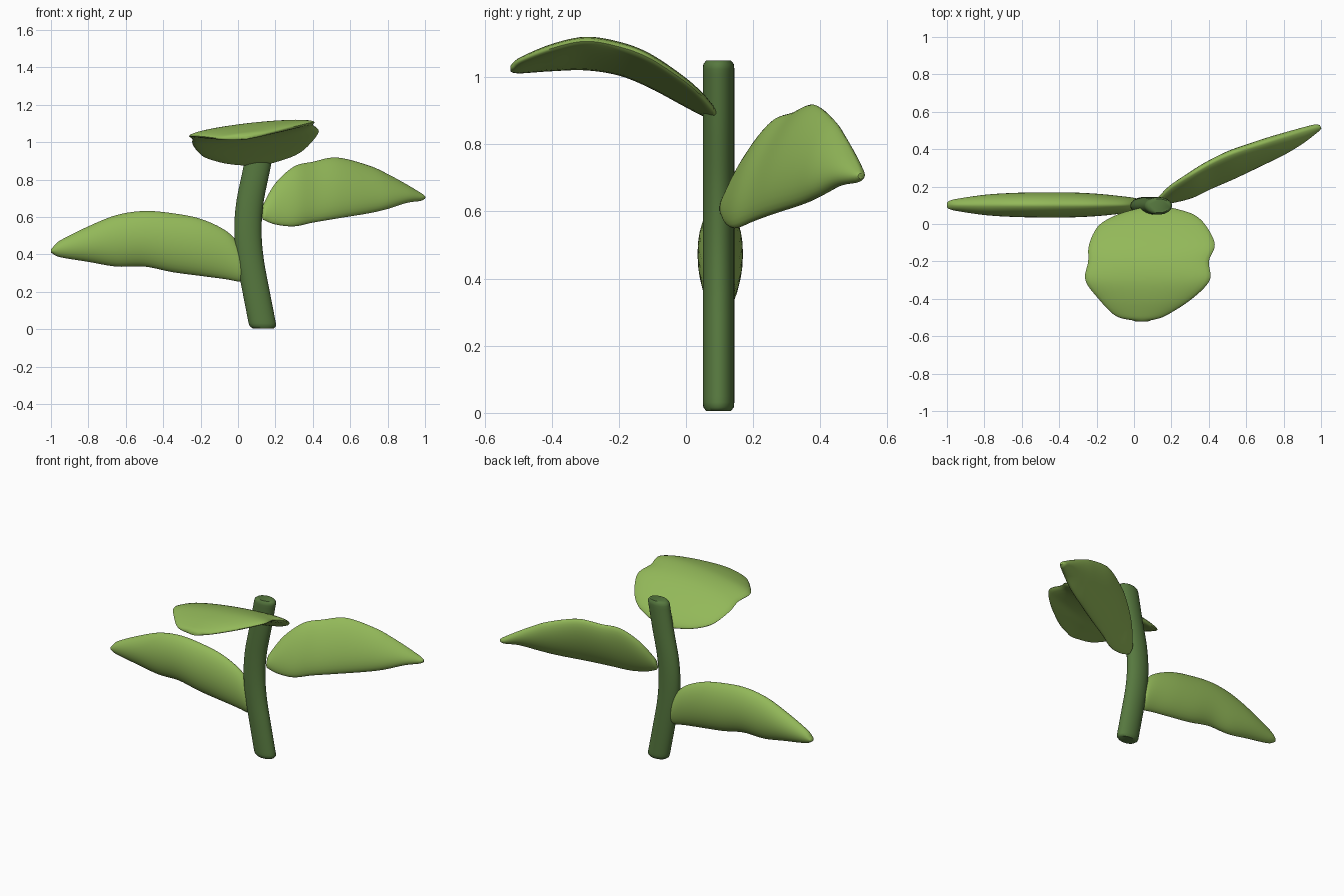
import bpy, bmesh, math
from mathutils import Vector

cube = bpy.data.objects.get("Cube")
if cube:
    bpy.data.objects.remove(cube, do_unlink=True)


def material(name, rgb):
    m = bpy.data.materials.new(name)
    m.use_nodes = True
    m.diffuse_color = (*rgb, 1)
    m.node_tree.nodes["Principled BSDF"].inputs["Base Color"].default_value = (*rgb, 1)
    return m


leaf_green = material("leaf green", (0.29, 0.48, 0.10))
stem_green = material("stem green", (0.095, 0.19, 0.05))


def smooth_path(rows, steps):
    """Catmull-Rom interpolation between rows of numbers."""
    out = []
    last = len(rows) - 1
    for i in range(last):
        a, b, c, d = (rows[max(0, min(last, i + k))] for k in (-1, 0, 1, 2))
        for s in range(steps):
            t = s / steps
            out.append([0.5 * (2 * q + (r - p) * t + (2 * p - 5 * q + 4 * r - w) * t * t
                               + (3 * q - p - 3 * r + w) * t ** 3)
                        for p, q, r, w in zip(a, b, c, d)])
    return out + [list(rows[-1])]


def loft(name, rings, mat, power=1.0, sides=32):
    """Skin rings given as (centre, wide half axis, thin half axis)."""
    bm = bmesh.new()
    loops = []
    for centre, wide, thin in rings:
        loop = []
        for k in range(sides):
            a = math.tau * k / sides
            c = math.cos(a)
            c = math.copysign(abs(c) ** power, c)
            loop.append(bm.verts.new(centre + wide * math.sin(a) + thin * c))
        loops.append(loop)
    for low, high in zip(loops, loops[1:]):
        for k in range(sides):
            n = (k + 1) % sides
            bm.faces.new((low[k], low[n], high[n], high[k]))
    bm.faces.new(loops[0][::-1])
    bm.faces.new(loops[-1])
    bmesh.ops.recalc_face_normals(bm, faces=bm.faces)
    mesh = bpy.data.meshes.new(name)
    bm.to_mesh(mesh)
    bm.free()
    mesh.materials.append(mat)
    obj = bpy.data.objects.new(name, mesh)
    bpy.context.collection.objects.link(obj)
    bpy.ops.object.select_all(action='DESELECT')
    obj.select_set(True)
    bpy.context.view_layer.objects.active = obj
    bpy.ops.object.shade_smooth_by_angle(angle=math.radians(50))
    return obj


def rounded(rings):
    """Close both ends with a small soft tip."""
    def tip(end, inner):
        centre, wide, thin = end
        out = (centre - inner[0]).normalized() * 0.008
        return (centre + out, wide * 0.6, thin * 0.6)
    return [tip(rings[0], rings[1])] + rings + [tip(rings[-1], rings[-2])]


# Stem: bowed oval column with softened ends
rows = [(0.005, 0.135), (0.2, 0.097), (0.38, 0.064), (0.53, 0.053),
        (0.68, 0.064), (0.86, 0.1), (1.05, 0.135)]
stem = []
for z, x in smooth_path(rows, 10):
    edge = min(z - 0.005, 1.05 - z, 0.025)
    scale = 0.78 + 0.22 * math.sqrt(max(0, 1 - (1 - edge / 0.025) ** 2))
    stem.append((Vector((x, 0.097, z)), Vector((0, 0.047 * scale, 0)),
                 Vector((0.073 * scale, 0, 0))))
loft("stem", stem, stem_green)

# Right leaf: x, lower z, upper z, half thickness
rows = [(-0.992, 0.405, 0.435, 0.02), (-0.95, 0.385, 0.475, 0.032),
        (-0.8, 0.36, 0.55, 0.054), (-0.65, 0.335, 0.61, 0.064),
        (-0.5, 0.335, 0.632, 0.067), (-0.35, 0.305, 0.62, 0.067),
        (-0.2, 0.285, 0.59, 0.06), (-0.07, 0.268, 0.53, 0.047),
        (0.0, 0.255, 0.46, 0.038), (0.022, 0.255, 0.39, 0.03)]
rings = [(Vector((x, 0.102, (lo + hi) / 2)), Vector((0, 0, (hi - lo) / 2)),
          Vector((0, t, 0))) for x, lo, hi, t in smooth_path(rows, 6)]
loft("right_leaf", rounded(rings), leaf_green, 1.2)

# Left leaf: x, centre y, lower z, upper z, backward lean, half thickness
rows = [(0.135, 0.12, 0.585, 0.665, 0.01, 0.02), (0.2, 0.158, 0.56, 0.78, 0.035, 0.035),
        (0.3, 0.205, 0.55, 0.87, 0.055, 0.045), (0.4, 0.26, 0.57, 0.895, 0.06, 0.05),
        (0.53, 0.32, 0.592, 0.918, 0.06, 0.055), (0.7, 0.39, 0.62, 0.875, 0.045, 0.052),
        (0.8, 0.43, 0.643, 0.83, 0.035, 0.047), (0.9, 0.475, 0.675, 0.775, 0.02, 0.036),
        (0.97, 0.51, 0.685, 0.733, 0.005, 0.023), (0.99, 0.518, 0.692, 0.72, 0, 0.015)]
rings = [(Vector((x, y, (lo + hi) / 2)), Vector((0, lean, (hi - lo) / 2)),
          Vector((-0.45 * t, 0.89 * t, 0)))
         for x, y, lo, hi, lean, t in smooth_path(rows, 6)]
loft("left_leaf", rounded(rings), leaf_green, 1.2)

# Front leaf: y, left x, right x, centre z, half thickness
rows = [(-0.515, -0.01, 0.09, 1.028, 0.014), (-0.49, -0.1, 0.17, 1.036, 0.02),
        (-0.4, -0.19, 0.31, 1.058, 0.03), (-0.3, -0.26, 0.405, 1.07, 0.034),
        (-0.2, -0.245, 0.4, 1.055, 0.036), (-0.11, -0.24, 0.432, 1.02, 0.036),
        (-0.01, -0.19, 0.385, 0.96, 0.032), (0.05, -0.09, 0.32, 0.918, 0.026),
        (0.083, 0.02, 0.22, 0.893, 0.016)]
rings = [(Vector(((a + b) / 2, y, z)), Vector(((b - a) / 2, 0, (b - a) * 0.055)),
          Vector((0, 0, t))) for y, a, b, z, t in smooth_path(rows, 6)]
loft("front_leaf", rounded(rings), leaf_green)
